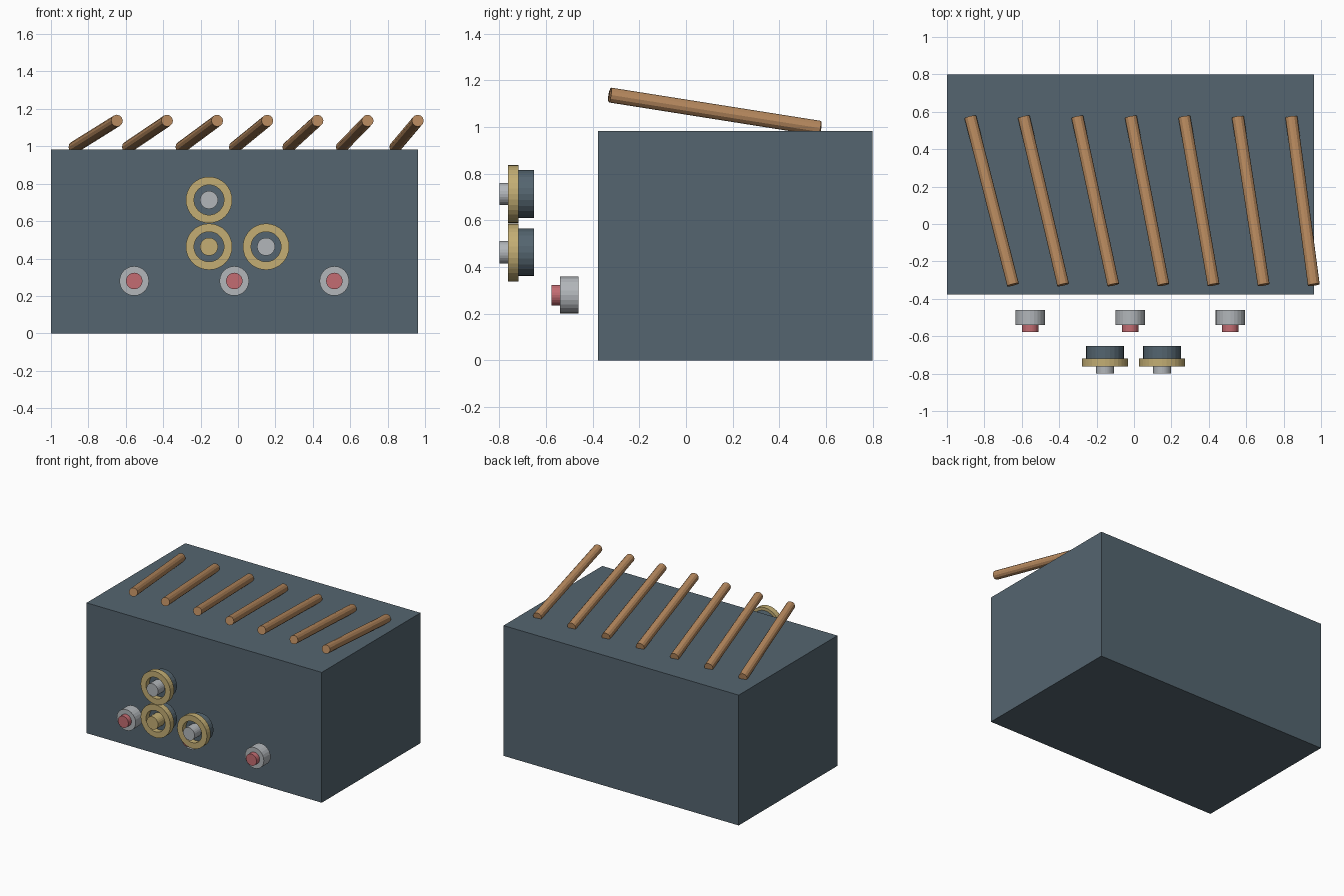
import bpy
import bmesh
import math
from mathutils import Vector

cube = bpy.data.objects.get("Cube")
if cube:
    bpy.data.objects.remove(cube, do_unlink=True)


def material(name, rgb):
    m = bpy.data.materials.new(name)
    m.use_nodes = True
    m.diffuse_color = (*rgb, 1)
    m.node_tree.nodes["Principled BSDF"].inputs["Base Color"].default_value = (*rgb, 1)
    return m


slate = material("slate blue", (0.089, 0.130, 0.160))
gold = material("pale gold", (0.546, 0.423, 0.174))
steel = material("light grey", (0.445, 0.468, 0.491))
red = material("dusty red", (0.546, 0.150, 0.168))
wood = material("wood brown", (0.479, 0.254, 0.114))


def add_object(name, bm, mat):
    bmesh.ops.recalc_face_normals(bm, faces=bm.faces)
    mesh = bpy.data.meshes.new(name)
    bm.to_mesh(mesh)
    bm.free()
    mesh.materials.append(mat)
    obj = bpy.data.objects.new(name, mesh)
    bpy.context.collection.objects.link(obj)
    return obj


def cylinder(name, start, end, radius, mat, sides=24):
    """Capped cylinder running from start to end."""
    start, end = Vector(start), Vector(end)
    axis = end - start
    bm = bmesh.new()
    bmesh.ops.create_cone(bm, cap_ends=True, segments=sides, radius1=radius,
                          radius2=radius, depth=axis.length)
    obj = add_object(name, bm, mat)
    obj.location = (start + end) / 2
    obj.rotation_euler = axis.to_track_quat("Z", "Y").to_euler()
    return obj


def ring(name, x, z, front, back, outer, inner, mat, sides=32):
    """Flat-sided ring around the y axis, from a swept rectangle."""
    bm = bmesh.new()
    profile = [(outer, front), (outer, back), (inner, back), (inner, front)]
    loops = []
    for i in range(sides):
        a = 2 * math.pi * i / sides
        loops.append([bm.verts.new((r * math.cos(a), y, r * math.sin(a))) for r, y in profile])
    for i, here in enumerate(loops):
        after = loops[(i + 1) % sides]
        for j in range(4):
            k = (j + 1) % 4
            bm.faces.new((here[j], here[k], after[k], after[j]))
    obj = add_object(name, bm, mat)
    obj.location = (x, 0, z)
    return obj


# Main box
bm = bmesh.new()
bmesh.ops.create_cube(bm, size=1)
bmesh.ops.scale(bm, vec=(1.963, 1.177, 0.983), verts=bm.verts)
body = add_object("body_box", bm, slate)
body.location = (-0.0185, 0.2115, 0.4915)

# Slanted rods on the top
for i in range(7):
    cylinder(f"top_rod_{i + 1}", (-0.875 + 0.286 * i, 0.572, 0.995),
             (-0.647 + 0.268 * i, -0.325, 1.137), 0.032, wood, sides=12)

# Push buttons in front of the box
for i in range(3):
    x, z = -0.555 + 0.535 * i, 0.28
    cylinder(f"button_base_{i + 1}", (x, -0.46, z), (x, -0.54, z), 0.079, steel)
    cylinder(f"button_cap_{i + 1}", (x, -0.54, z), (x, -0.577, z), 0.044, red)

# Dials with a rim and a central knob
dials = [("upper", -0.155, 0.713, steel), ("lower", -0.155, 0.463, gold),
         ("side", 0.15, 0.463, steel)]
for name, x, z, knob in dials:
    cylinder(f"{name}_dial_base", (x, -0.652, z), (x, -0.72, z), 0.102, slate)
    ring(f"{name}_dial_rim", x, z, -0.762, -0.718, 0.124, 0.08, gold)
    cylinder(f"{name}_dial_knob", (x, -0.72, z), (x, -0.8, z), 0.048, knob)
